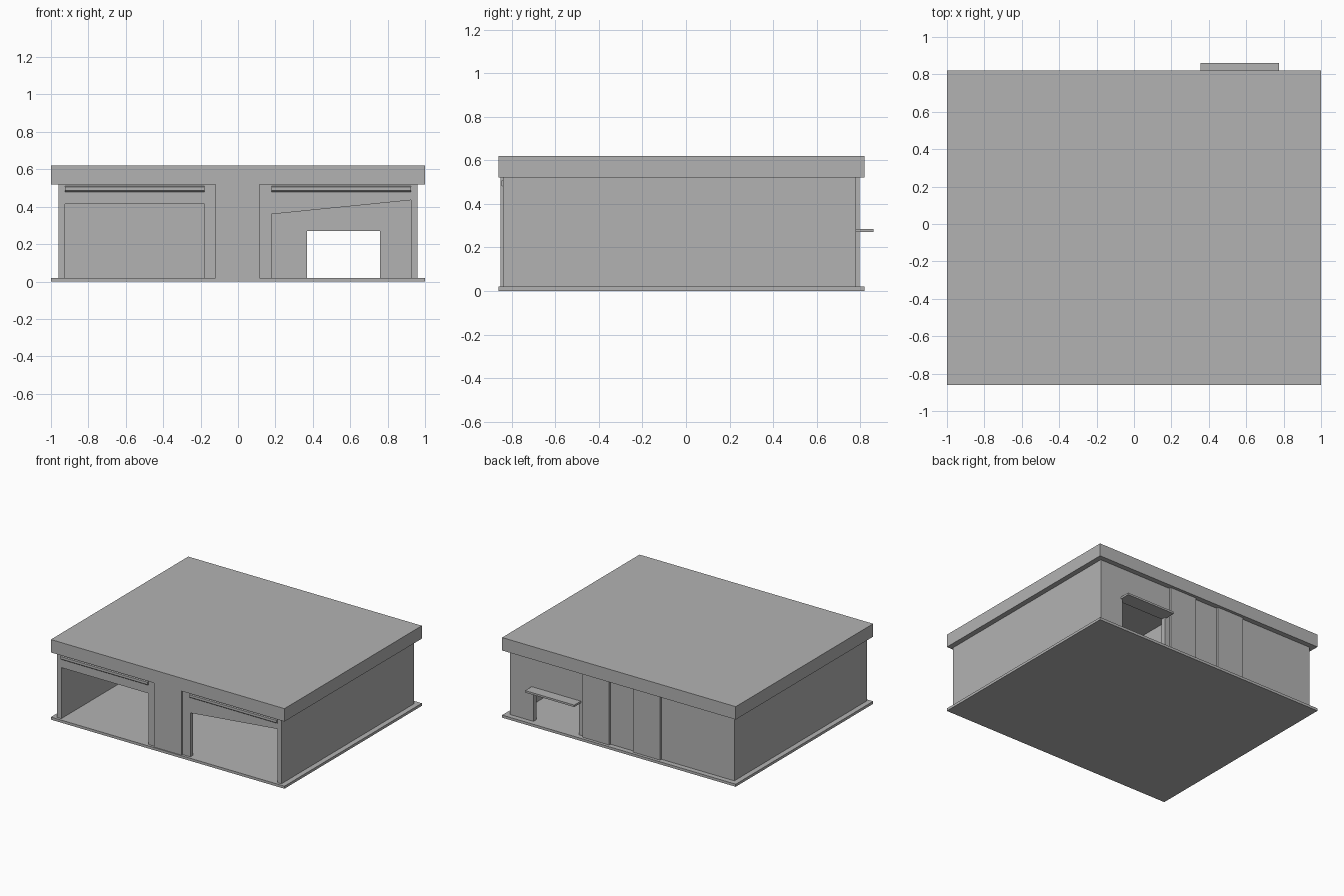
import bpy, bmesh
from mathutils import Vector

old = bpy.data.objects.get("Cube")
if old:
    bpy.data.objects.remove(old, do_unlink=True)

grey = bpy.data.materials.new("light_grey")
grey.use_nodes = True
grey.diffuse_color = (0.45, 0.45, 0.45, 1)
grey.node_tree.nodes["Principled BSDF"].inputs["Base Color"].default_value = (0.45, 0.45, 0.45, 1)

FLOOR, EAVES, TOP = 0.02, 0.52, 0.62
FRONT, BACK, SIDE = -0.84, 0.78, 0.96
THICK = 0.035


def prism(name, points, push):
    """Closed solid made by pushing a flat outline along a vector."""
    bm = bmesh.new()
    face = bm.faces.new([bm.verts.new(p) for p in points])
    moved = bmesh.ops.extrude_face_region(bm, geom=[face], use_keep_orig=True)["geom"]
    verts = [v for v in moved if isinstance(v, bmesh.types.BMVert)]
    bmesh.ops.translate(bm, verts=verts, vec=Vector(push))
    bmesh.ops.recalc_face_normals(bm, faces=bm.faces)
    mesh = bpy.data.meshes.new(name)
    bm.to_mesh(mesh)
    bm.free()
    mesh.materials.append(grey)
    obj = bpy.data.objects.new(name, mesh)
    bpy.context.collection.objects.link(obj)
    return obj


def box(name, x0, x1, y0, y1, z0, z1):
    outline = [(x0, y0, z0), (x1, y0, z0), (x1, y1, z0), (x0, y1, z0)]
    return prism(name, outline, (0, 0, z1 - z0))


def doorway_wall(name, x0, x1, left, right, left_top, right_top, y):
    """Wall panel with one opening reaching the floor."""
    outline = [(x0, FLOOR), (x0, EAVES), (x1, EAVES), (x1, FLOOR),
               (right, FLOOR), (right, right_top), (left, left_top), (left, FLOOR)]
    return prism(name, [(x, y, z) for x, z in outline], (0, THICK, 0))


# Floor slab and roof
box("floor_slab", -1, 1, -0.86, 0.82, 0, FLOOR)
box("roof", -1, 1, -0.86, 0.82, EAVES, TOP)

# Side walls, between the front and back walls
for name, s in (("right_wall", -1), ("left_wall", 1)):
    a, b = sorted((s * SIDE, s * (SIDE - THICK)))
    box(name, a, b, FRONT + THICK, BACK - THICK, FLOOR, EAVES)

# Front wall: two vehicle bays, one with a sloping head, and a proud pier
doorway_wall("right_bay", -SIDE, -0.12, -0.925, -0.18, 0.415, 0.415, FRONT)
doorway_wall("left_bay", 0.115, SIDE, 0.18, 0.925, 0.36, 0.435, FRONT)
box("front_pier", -0.12, 0.115, -0.853, FRONT + THICK, FLOOR, EAVES)

# Shutter housings above the bays, with bevelled undersides
for name, x in (("right_shutter_housing", -0.925), ("left_shutter_housing", 0.18)):
    profile = [(FRONT, 0.51), (-0.85, 0.505), (-0.85, 0.486), (FRONT, 0.478)]
    prism(name, [(x, y, z) for y, z in profile], (0.745, 0, 0))

# Back wall: service doorway, plain wall and two proud panels
doorway_wall("back_doorway_wall", 0.33, SIDE, 0.37, 0.76, 0.27, 0.27, BACK - THICK)
box("back_wall", -SIDE, 0.33, BACK - THICK, BACK, FLOOR, EAVES)
for name, x in (("back_panel_left", 0.1), ("back_panel_right", -0.335)):
    box(name, x, x + 0.23, BACK, 0.797, FLOOR, EAVES)

# Canopy over the service doorway
box("canopy", 0.355, 0.775, BACK, 0.86, 0.27, 0.285)

# Partial partition inside
box("partition", 0.02, 0.045, 0.07, BACK - THICK, FLOOR, EAVES)
